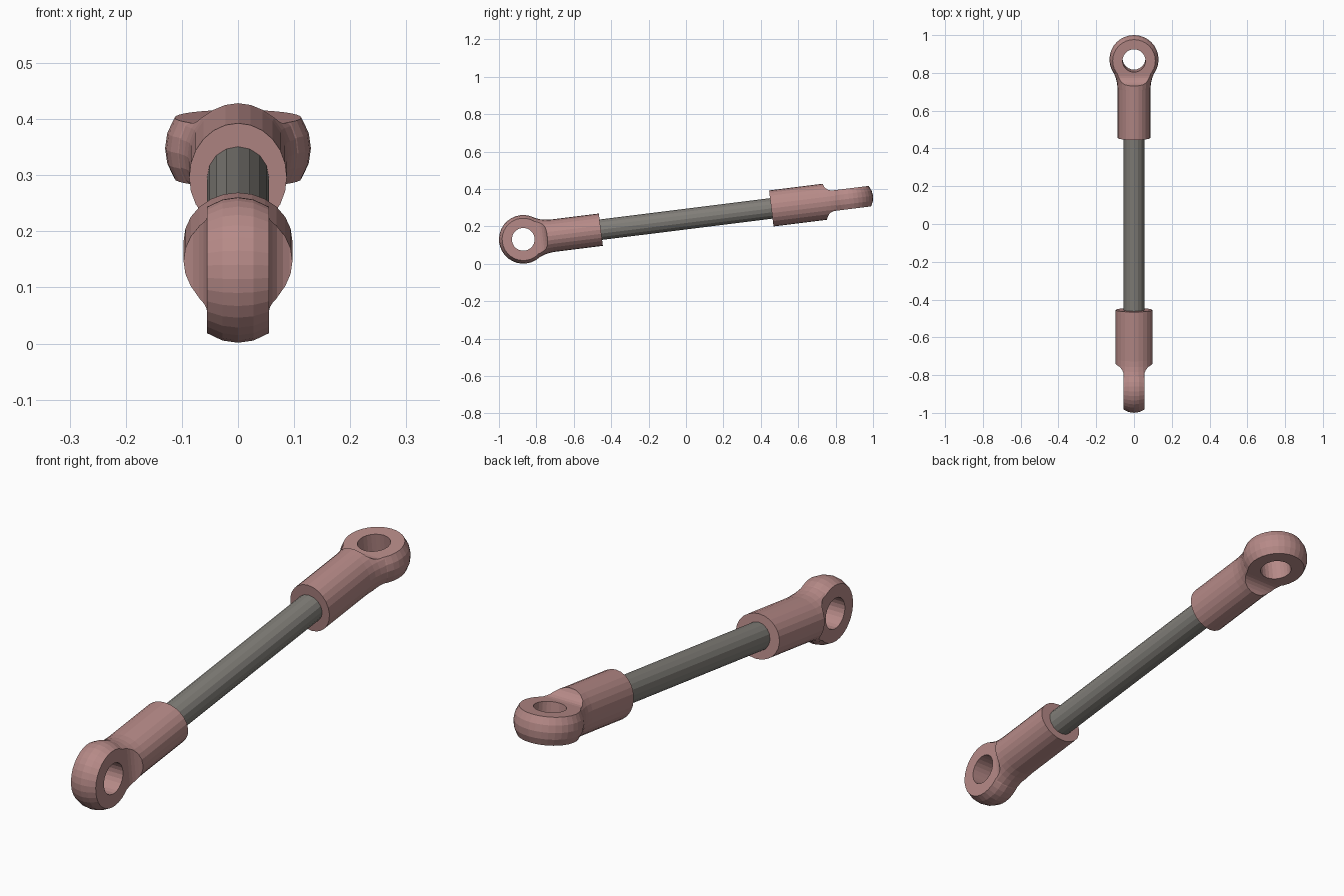
import bpy, bmesh, math
from mathutils import Vector, Matrix

if "Cube" in bpy.data.objects:
    bpy.data.objects.remove(bpy.data.objects["Cube"])

A = Vector((0, -0.87, 0.131))    # lower eye centre
B = Vector((0, 0.871, 0.348))    # upper eye centre
axis = (B - A).normalized()
X = Vector((1, 0, 0))


def material(name, color):
    m = bpy.data.materials.new(name)
    m.diffuse_color = color
    m.use_nodes = True
    m.node_tree.nodes["Principled BSDF"].inputs["Base Color"].default_value = m.diffuse_color
    return m


pink = material("dusty_pink", (0.47, 0.255, 0.245, 1))
steel = material("steel_grey", (0.22, 0.21, 0.19, 1))


def loft(name, rings):
    """Closed solid through a list of equal-length point rings."""
    bm = bmesh.new()
    vs = [[bm.verts.new(p) for p in r] for r in rings]
    n = len(rings[0])
    for a, b in zip(vs, vs[1:]):
        for i in range(n):
            j = (i + 1) % n
            bm.faces.new((a[i], a[j], b[j], b[i]))
    bm.faces.new(vs[0])
    bm.faces.new(vs[-1])
    bmesh.ops.recalc_face_normals(bm, faces=bm.faces)
    me = bpy.data.meshes.new(name)
    bm.to_mesh(me)
    bm.free()
    ob = bpy.data.objects.new(name, me)
    bpy.context.collection.objects.link(ob)
    return ob


def ring(n, f):
    return [f(math.cos(2 * math.pi * i / n), math.sin(2 * math.pi * i / n)) for i in range(n)]


def disc(n, r, z):
    return ring(n, lambda c, s: (r * c, r * s, z))


def rod_end(name, origin, s, w):
    # sleeve with a flared neck, running along local x
    stations = [(0.02, 0.110), (0.06, 0.111), (0.08, 0.104), (0.10, 0.096),
                (0.125, 0.090), (0.155, 0.087), (0.418, 0.087)]
    body = loft(name, [ring(24, lambda c, q: (x, hw * c, 0.097 * q)) for x, hw in stations])
    # barrel-shaped eye
    prof = [(-0.07, 0.1054), (-0.055, 0.113), (-0.0275, 0.126), (0, 0.13),
            (0.0275, 0.126), (0.055, 0.113), (0.07, 0.1054)]
    eye = loft("eye", [disc(32, r, z) for z, r in prof])
    # side cutters that flatten the eye and leave a concave shoulder
    cut = [(-0.3, 0.2), (-0.3, 0.055)]
    for i in range(7):
        a = math.radians(-90 + 15 * i)
        cut.append((0.08 + 0.05 * math.cos(a), 0.105 + 0.05 * math.sin(a)))
    cut.append((0.13, 0.2))
    sides = [loft("side_cutter", [[(x, y, k * z) for x, z in cut] for y in (-0.3, 0.3)])
             for k in (1, -1)]
    hole = loft("hole_cutter", [disc(24, 0.061, z) for z in (-0.15, 0.15)])
    helpers = [eye] + sides + [hole]
    for h in helpers:
        h.hide_render = True
        mod = body.modifiers.new("bool", 'BOOLEAN')
        mod.operation = 'UNION' if h is eye else 'DIFFERENCE'
        mod.solver = 'EXACT'
        mod.object = h
    bpy.context.view_layer.update()
    dg = bpy.context.evaluated_depsgraph_get()
    me = bpy.data.meshes.new_from_object(body.evaluated_get(dg))
    body.modifiers.clear()
    body.data = me
    for h in helpers:
        bpy.data.objects.remove(h)
    me.materials.clear()
    me.materials.append(pink)
    t = s.cross(w)
    body.matrix_world = Matrix.Translation(origin) @ Matrix((s, w, t)).transposed().to_4x4()
    return body


# two rod ends, turned 90 degrees to each other
rod_end("lower_rod_end", A, axis, axis.cross(X))
rod_end("upper_rod_end", B, -axis, X)

# connecting rod
up = X.cross(axis)
rod = loft("connecting_rod", [ring(16, lambda c, q: p + 0.055 * (X * c + up * q))
                              for p in (A + axis * 0.35, B - axis * 0.35)])
rod.data.materials.append(steel)
